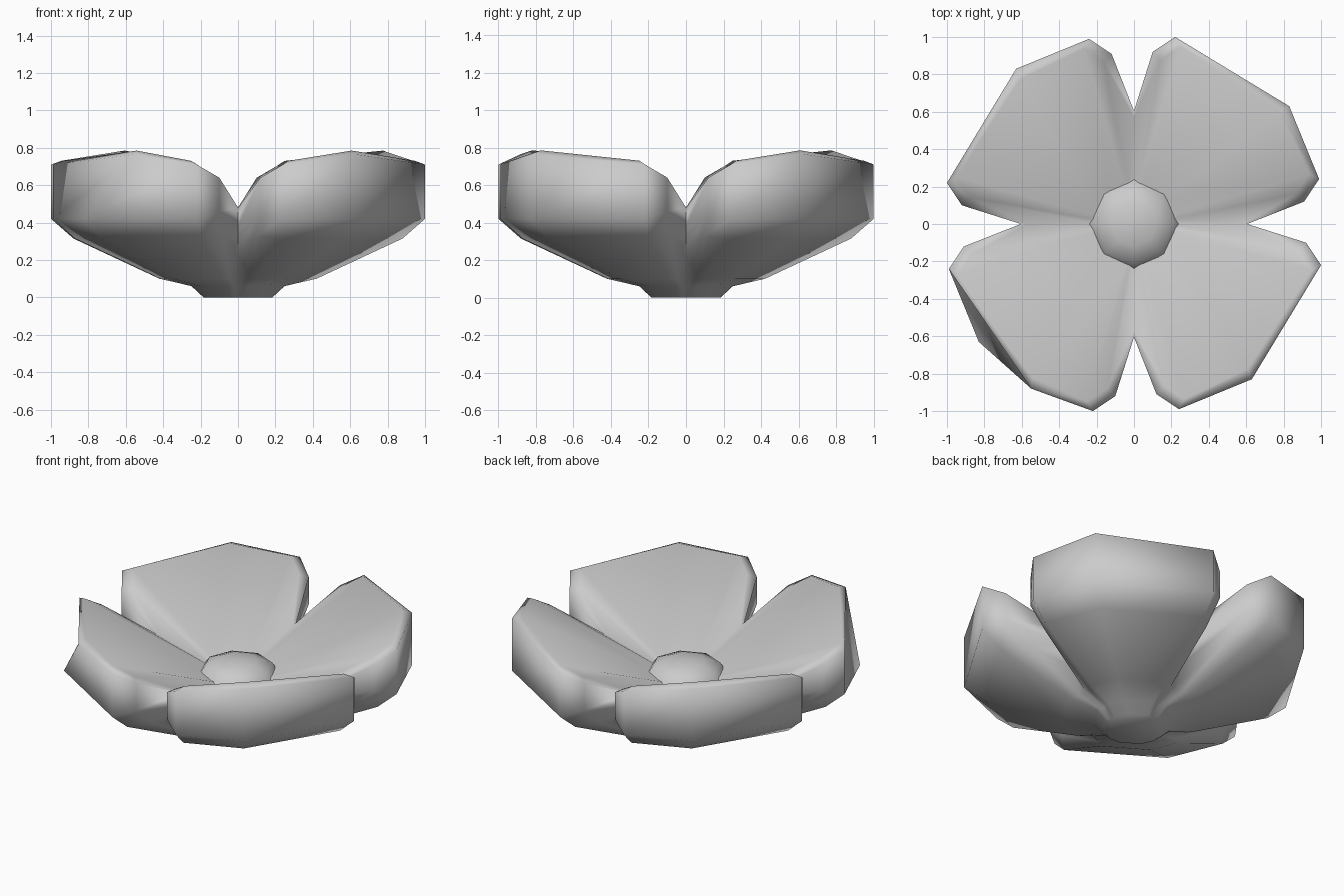
import bpy, bmesh
from mathutils import Matrix, Vector

if "Cube" in bpy.data.objects:
    bpy.data.objects.remove(bpy.data.objects["Cube"])


def finish(bm, name, angle):
    bmesh.ops.recalc_face_normals(bm, faces=bm.faces)
    me = bpy.data.meshes.new(name)
    bm.to_mesh(me)
    bm.free()
    ob = bpy.data.objects.new(name, me)
    bpy.context.collection.objects.link(ob)
    bpy.ops.object.select_all(action='DESELECT')
    ob.select_set(True)
    bpy.context.view_layer.objects.active = ob
    bpy.ops.object.shade_smooth_by_angle(angle=angle)


def skin(bm, rings):
    loops = [[bm.verts.new(p) for p in ring] for ring in rings]
    for a, b in zip(loops, loops[1:]):
        for i in range(len(a)):
            j = (i + 1) % len(a)
            bm.faces.new((a[i], a[j], b[j], b[i]))
    bm.faces.new(loops[0])
    bm.faces.new(loops[-1])


# Rim of one petal in the +x +y quarter: crease point, then five tip corners
rim = [(.60, 0, .48), (.91, .12, .64), (.99, .24, .71),
       (.83, .63, .765), (.22, 1.0, .71), (.10, .92, .64)]
# Crease profile between petals, (radius, z) for each ring below and above the rim
crease = [(.18, 0), (.235, .06), (.38, .12), (.47, .25), (.55, .38),
          (.605, .48), (.57, .48), (.21, .385)]


def column(i, quarter):
    if i == 0:
        return [Vector((r, 0, z)) for r, z in crease]
    x, y, z = rim[i]
    out = Vector((x, y, 0))
    top = out.copy()
    if quarter == 2 and i == 3:      # one petal has its peak further round
        top = Vector((.55, .88, 0))
    d = out.normalized()
    side = i in (1, 5)
    pts = [d * .185, d * .25, out * .42, out * (.84 if side else .88), out]
    zs = [0, .06, .10, .33 if side else .315, .46 if side else .42]
    inset = top + (Vector((.5, .5, 0)) - top).normalized() * .06
    pts += [top, inset, d * .21]
    zs += [z, z + .02, .40]
    return [Vector((p.x, p.y, h)) for p, h in zip(pts, zs)]


# Four joined petals, each a quarter turn from the last
cols = []
for q in range(4):
    turn = Matrix.Rotation(q * 1.5707963, 3, 'Z')
    cols += [[turn @ p for p in column(i, q)] for i in range(6)]
bm = bmesh.new()
skin(bm, [[c[k] for c in cols] for k in range(8)])
finish(bm, "petals", 2.0)

# Low eight-sided dome in the middle
bm = bmesh.new()
bmesh.ops.create_uvsphere(bm, u_segments=8, v_segments=6, radius=.24)
bmesh.ops.transform(bm, verts=bm.verts,
                    matrix=Matrix.Translation((0, 0, .39)) @ Matrix.Diagonal((1, 1, .4, 1)))
finish(bm, "flower_centre", .9)
